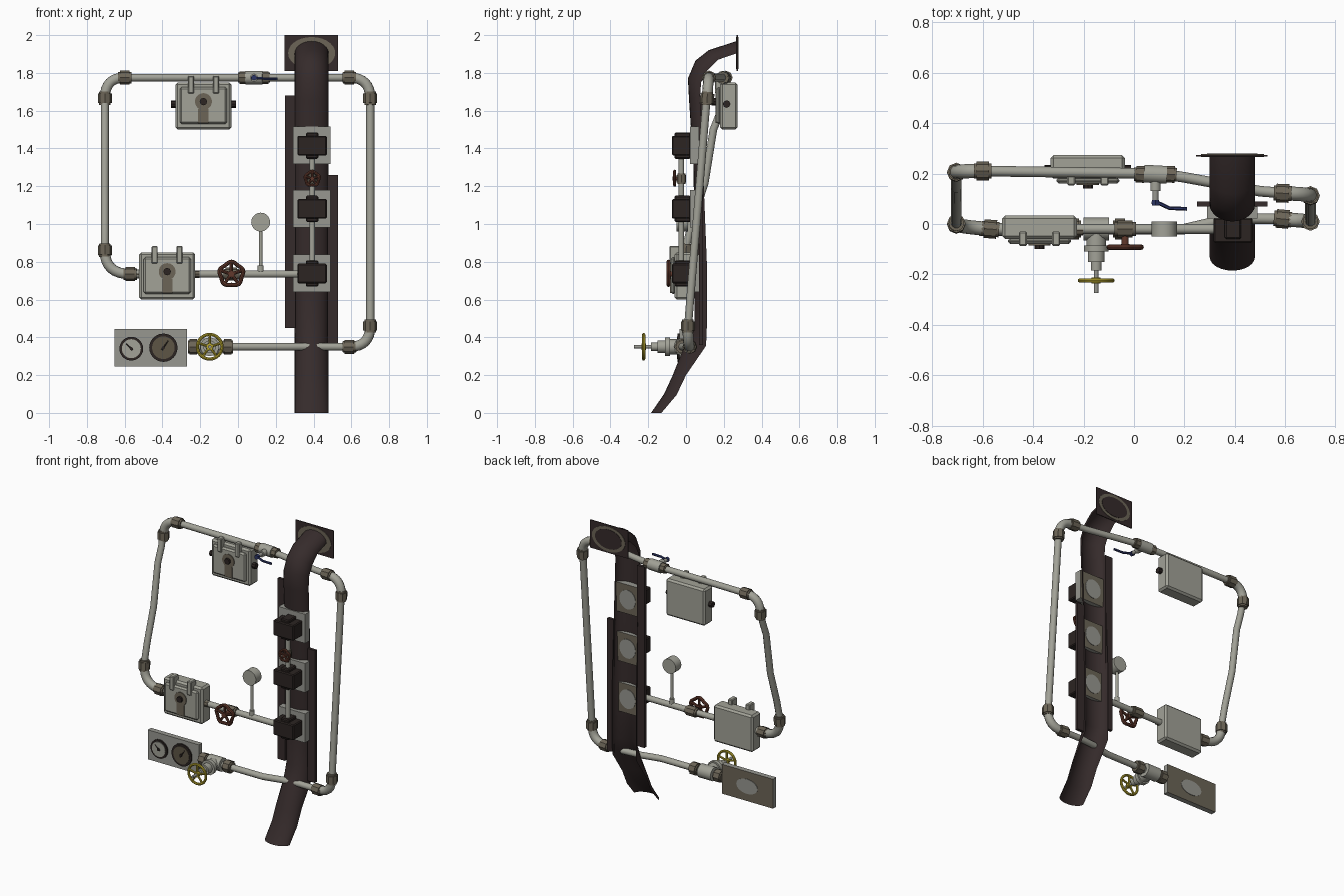
import bpy, bmesh, math
from mathutils import Vector, Matrix

if "Cube" in bpy.data.objects:
    bpy.data.objects.remove(bpy.data.objects["Cube"])


def material(name, c):
    m = bpy.data.materials.new(name)
    m.diffuse_color = (*c, 1)
    m.use_nodes = True
    m.node_tree.nodes["Principled BSDF"].inputs["Base Color"].default_value = m.diffuse_color
    return m


PAINT = material("pale grey paint", (0.36, 0.36, 0.31))
PANEL = material("plate grey", (0.31, 0.31, 0.28))
GRIME = material("grimy brown metal", (0.15, 0.13, 0.095))
DUCT = material("dark duct", (0.036, 0.024, 0.024))
DARK = material("dark iron", (0.025, 0.018, 0.016))
RED = material("rust red", (0.12, 0.04, 0.025))
YELLOW = material("yellow", (0.50, 0.40, 0.03))
BLUE = material("blue", (0.025, 0.035, 0.13))
BRONZE = material("bronze dial", (0.11, 0.09, 0.06))


def finish(name, bm, mat, smooth=True):
    me = bpy.data.meshes.new(name)
    bm.to_mesh(me)
    bm.free()
    me.materials.append(mat)
    if smooth:
        me.shade_smooth()
        me.set_sharp_from_angle(angle=0.7)
    ob = bpy.data.objects.new(name, me)
    bpy.context.collection.objects.link(ob)
    return ob


def cyl(name, a, b, r, mat, n=14, r2=None):
    a, b = Vector(a), Vector(b)
    d = b - a
    bm = bmesh.new()
    bmesh.ops.create_cone(bm, cap_ends=True, segments=n, radius1=r,
                          radius2=r if r2 is None else r2, depth=d.length,
                          matrix=Matrix.Translation((a + b) / 2) @ d.to_track_quat('Z', 'Y').to_matrix().to_4x4())
    return finish(name, bm, mat)


def box(name, lo, hi, mat, bevel=0, back=None):
    lo, hi = Vector(lo), Vector(hi)
    bm = bmesh.new()
    bmesh.ops.create_cube(bm, size=1, matrix=Matrix.Translation((lo + hi) / 2) @ Matrix.Diagonal((*(hi - lo), 1)))
    if bevel:
        bmesh.ops.bevel(bm, geom=bm.edges[:], offset=bevel, segments=1, affect='EDGES')
    ob = finish(name, bm, mat, False)
    if back:                                    # rear face in another colour
        ob.data.materials.append(back)
        for f in ob.data.polygons:
            f.material_index = int(f.normal.y > 0.9)
    return ob


def oval(name, c, rx, rz, mat, t=0.004):
    bm = bmesh.new()
    bmesh.ops.create_cone(bm, cap_ends=True, segments=28, radius1=1, radius2=1, depth=t,
                          matrix=Matrix.Translation(c) @ Matrix.Diagonal((rx, 1, rz, 1)) @ Matrix.Rotation(math.pi / 2, 4, 'X'))
    return finish(name, bm, mat)


def tube(name, pts, r, mat, n=3):
    cu = bpy.data.curves.new(name, 'CURVE')
    cu.dimensions = '3D'
    cu.bevel_depth, cu.bevel_resolution, cu.use_fill_caps = r, n, True
    sp = cu.splines.new('POLY')
    sp.points.add(len(pts) - 1)
    for p, q in zip(sp.points, pts):
        p.co = (*q, 1)
    tmp = bpy.data.objects.new(name, cu)
    bpy.context.collection.objects.link(tmp)
    me = bpy.data.meshes.new_from_object(tmp)
    bpy.data.objects.remove(tmp)
    bm = bmesh.new()
    bm.from_mesh(me)
    return finish(name, bm, mat)


def collar(name, p, axis, r=0.037, h=0.025):
    p, a = Vector(p), Vector(axis).normalized()
    cyl(name, p - a * h, p + a * h, r, GRIME, 8)
    cyl(name + "_lip", p - a * h * 1.4, p + a * h * 1.4, r * 0.82, GRIME, 12)


def elbow(name, a, corner, b):
    a, c, b = Vector(a), Vector(corner), Vector(b)
    pts = [a * (1 - t) ** 2 + c * 2 * t * (1 - t) + b * t * t for t in [i / 8 for i in range(9)]]
    tube(name, pts, 0.028, PAINT)
    collar(name + "_collar_in", a, c - a)
    collar(name + "_collar_out", b, b - c)


def wheel(name, c, r, minor, mat, lobes=0.0):
    bm = bmesh.new()
    N, M = 40, 8
    rings = []
    for i in range(N):
        t = 2 * math.pi * i / N
        R = r * (1 + lobes * math.cos(5 * t))
        rings.append([bm.verts.new((c[0] + math.sin(t) * (R + minor * math.cos(s)), c[1] + minor * math.sin(s),
                                    c[2] + math.cos(t) * (R + minor * math.cos(s))))
                      for s in [2 * math.pi * j / M for j in range(M)]])
    for i in range(N):
        for j in range(M):
            k, l = (i + 1) % N, (j + 1) % M
            bm.faces.new((rings[i][j], rings[k][j], rings[k][l], rings[i][l]))
    bmesh.ops.recalc_face_normals(bm, faces=bm.faces[:])
    finish(name + "_rim", bm, mat)
    for i in range(5):
        t = 2 * math.pi * i / 5
        cyl(name + "_spoke", c, (c[0] + r * math.sin(t), c[1], c[2] + r * math.cos(t)), minor * 0.8, mat, 8)
    cyl(name + "_hub", (c[0], c[1] - 0.012, c[2]), (c[0], c[1] + 0.012, c[2]), r * 0.28, mat)


# half-shell duct: (back y, back z, front y, front z) along its path
path = [(-.13, 0, -.185, 0), (-.05, .095, -.116, .1), (0, .2, -.07, .2), (.106, .355, -.01, .35),
        (.11, .45, .045, .45), (.11, .8, .045, .8), (.09, 1.3, .04, 1.3), (.074, 1.67, .016, 1.66),
        (.08, 1.75, .01, 1.77), (.11, 1.81, .05, 1.865), (.17, 1.87, .12, 1.92), (.272, 1.905, .272, 1.97)]
bm = bmesh.new()
rows = []
for by, bz, fy, fz in path:
    rows.append([bm.verts.new((.39 + .09 * math.cos(a), by + (fy - by) * math.sin(a), bz + (fz - bz) * math.sin(a)))
                 for a in [math.pi * j / 12 for j in range(13)]])
for r0, r1 in zip(rows, rows[1:]):
    for j in range(12):
        bm.faces.new((r0[j], r1[j], r1[j + 1], r0[j + 1]))
finish("duct_shell", bm, DUCT)
box("duct_side_strip_left", (.25, .07, .45), (.305, .09, 1.68), DUCT)
box("duct_side_strip_right", (.475, .07, .36), (.53, .09, 1.26), DUCT)
box("wall_flange", (.245, .268, 1.81), (.53, .274, 2.0), DUCT)
for y in (.267, .275):
    oval("flange_ring", (.39, y, 1.905), .125, .085, GRIME)
oval("flange_opening", (.39, .277, 1.905), .1, .066, DUCT)

# switch boxes stacked on the duct
for z in (1.415, 1.08, .738):
    box("switch_plate", (.29, .022, z - .098), (.49, .07, z + .1), PANEL, back=GRIME)
    oval("switch_plate_patch", (.39, .071, z), .06, .065, PANEL)
    box("switch_box", (.315, -.075, z - .052), (.47, .024, z + .052), DARK, .006)
    box("switch_box_tabs", (.36, -.06, z - .07), (.425, .024, z + .07), DARK, .006)
cyl("switch_conduit", (.393, -.025, .74), (.393, -.025, 1.415), .015, PAINT)
collar("small_valve_body", (.393, -.025, 1.24), (0, 0, 1), .026, .02)
cyl("small_valve_stem", (.393, -.025, 1.24), (.393, -.07, 1.24), .01, DARK)
wheel("small_valve_wheel", (.393, -.06, 1.24), .037, .008, RED, .07)

# pipe loop
tube("pipe_left", [(-.705, .2, 1.68), (-.705, .185, 1.6), (-.705, .145, 1.5), (-.705, .1, 1.22),
                   (-.705, .03, 1.0), (-.705, .005, .9), (-.705, 0, .84)], .021, PAINT)
tube("pipe_top", [(-.6, .21, 1.775), (.1, .2, 1.775), (.2, .185, 1.775), (.5, .13, 1.775), (.6, .122, 1.775)], .021, PAINT)
tube("pipe_right", [(.7, .11, 1.67), (.7, .1, 1.55), (.7, .055, 1.0), (.7, .01, .45)], .022, PAINT)
tube("pipe_bottom", [(.6, .02, .35), (.45, .022, .35), (.33, .01, .35), (.2, -.02, .35), (-.25, -.02, .35)], .021, PAINT)
tube("pipe_middle", [(-.25, -.02, .735), (.33, -.02, .735)], .02, PAINT)
elbow("elbow_top_left", (-.6, .21, 1.775), (-.705, .21, 1.775), (-.705, .205, 1.665))
elbow("elbow_top_right", (.59, .122, 1.775), (.7, .118, 1.775), (.7, .112, 1.665))
elbow("elbow_bottom_right", (.59, .02, .35), (.7, .01, .35), (.7, .01, .46))
elbow("elbow_bottom_left", (-.705, 0, .86), (-.705, -.01, .735), (-.57, -.02, .735))
cyl("elbow_stub", (-.57, -.02, .735), (-.51, -.02, .735), .024, PAINT)

# junction boxes
for tag, x, y, z in (("upper", -.183, .165, 1.5), ("lower", -.375, -.075, .6)):
    box(tag + "_box_body", (x - .148, y + .015, z), (x + .148, y + .108, z + .25), PAINT, .012)
    box(tag + "_box_lid", (x - .125, y - .005, z + .03), (x + .125, y + .02, z + .225), PAINT, .01)
    box(tag + "_box_latch", (x - .028, y - .009, z + .035), (x + .028, y, z + .11), GRIME)
    cyl(tag + "_box_dial", (x, y - .01, z + .148), (x, y + .01, z + .148), .045, GRIME, 18)
    cyl(tag + "_box_knob", (x, y - .024, z + .148), (x, y, z + .148), .02, DARK, 8)
    for s in (-1, 1):
        box(tag + "_box_hinge", (x + s * .066 - .016, y - .012, z + .19), (x + s * .066 + .016, y + .045, z + .284), PAINT, .005)
        cyl(tag + "_box_lug", (x + s * .14, y + .05, z + .135), (x + s * .172, y + .05, z + .135), .02, DARK if tag == "upper" else GRIME, 8)

# red valve and sensor on the middle pipe
collar("red_valve_body", (-.035, -.02, .735), (1, 0, 0), .034, .03)
cyl("red_valve_stem", (-.035, -.02, .735), (-.035, -.1, .735), .014, RED)
wheel("red_valve_wheel", (-.035, -.092, .735), .061, .011, RED, .07)
cyl("sensor_rod", (.12, -.02, .74), (.12, -.02, .97), .009, PAINT, 10)
cyl("sensor_foot", (.12, -.02, .74), (.12, -.02, .78), .017, PAINT, 10)
cyl("sensor_head", (.12, -.05, 1.01), (.12, .01, 1.01), .05, PAINT, 20)

# yellow gate valve on the bottom pipe
V = (-.15, -.02, .35)
cyl("gate_valve_body", (-.2, -.02, .35), (-.1, -.02, .35), .045, PAINT, 16)
for x in (-.238, -.055):
    collar("gate_valve_collar", (x, -.02, .35), (1, 0, 0), .042, .02)
for y0, y1, r in ((-.02, -.09, .04), (-.085, -.11, .05), (-.11, -.15, .034), (-.15, -.185, .022)):
    cyl("gate_valve_bonnet", (-.15, y0, .35), (-.15, y1, .35), r, PAINT)
cyl("gate_valve_spindle", (-.15, -.18, .35), (-.15, -.274, .35), .009, PANEL, 10)
wheel("gate_valve_wheel", (-.15, -.224, .35), .065, .0085, YELLOW)

# blue lever valve on the top pipe
for x in (.025, .145):
    collar("lever_valve_collar", (x, .197, 1.775), (1, -.05, 0), .033, .017)
cyl("lever_valve_body", (.04, .2, 1.775), (.13, .195, 1.775), .036, PAINT)
cyl("lever_valve_neck", (.085, .2, 1.775), (.085, .13, 1.775), .021, PAINT)
cyl("lever_valve_stem", (.085, .13, 1.775), (.085, .09, 1.775), .012, PANEL)
cyl("lever_valve_nut", (.085, .095, 1.775), (.085, .074, 1.775), .016, BLUE, 6)
tube("lever_handle", [(.07, .087, 1.772), (.1, .082, 1.772), (.14, .063, 1.77), (.21, .06, 1.77)], .0075, BLUE, 1)

# gauge board
box("gauge_board", (-.655, -.035, .245), (-.27, 0, .445), PANEL, back=GRIME)
oval("gauge_board_patch", (-.46, .001, .345), .08, .05, PANEL)
for x, z, r, face, ang in ((-.565, .34, .063, PAINT, -.8), (-.395, .345, .075, BRONZE, .6)):
    cyl("gauge_rim", (x, -.03, z), (x, -.044, z), r, DARK, 24)
    oval("gauge_face", (x, -.045, z), r * .8, r * .8, face)
    d = Vector((math.sin(ang), 0, math.cos(ang))) * r * .6
    c = Vector((x, -.048, z))
    cyl("gauge_needle", c - d * .3, c + d, .005, DARK, 6, .002)
    cyl("gauge_pin", (x, -.045, z), (x, -.054, z), .009, DARK, 8)
